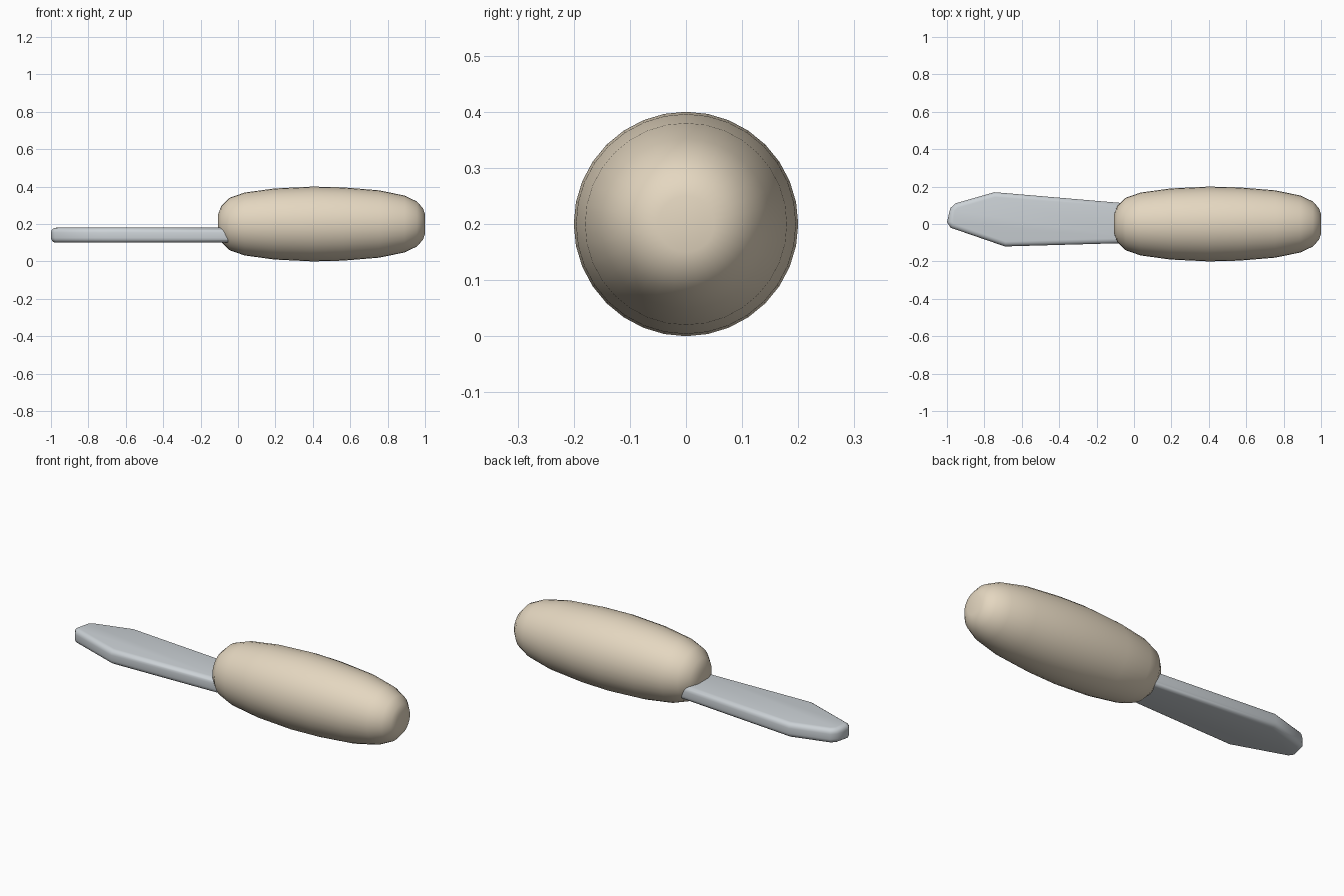
import bpy, bmesh, math

if "Cube" in bpy.data.objects:
    bpy.data.objects.remove(bpy.data.objects["Cube"])


def finish(name, bm, colour, angle):
    bmesh.ops.recalc_face_normals(bm, faces=bm.faces)
    mesh = bpy.data.meshes.new(name)
    bm.to_mesh(mesh)
    bm.free()
    obj = bpy.data.objects.new(name, mesh)
    bpy.context.collection.objects.link(obj)
    mat = bpy.data.materials.new(name + "_colour")
    mat.diffuse_color = colour
    mat.use_nodes = True
    mat.node_tree.nodes["Principled BSDF"].inputs["Base Color"].default_value = mat.diffuse_color
    mesh.materials.append(mat)
    bpy.ops.object.select_all(action='DESELECT')
    obj.select_set(True)
    bpy.context.view_layer.objects.active = obj
    bpy.ops.object.shade_smooth_by_angle(angle=math.radians(angle))
    return obj


# Handle: profile (x, radius) turned around the long axis
profile = [(-0.107, 0.05), (-0.09, 0.095), (-0.045, 0.14), (0.035, 0.168),
           (0.195, 0.19), (0.40, 0.20), (0.56, 0.196), (0.755, 0.18),
           (0.89, 0.152), (0.957, 0.12), (0.99, 0.083), (1.0, 0.05)]
SIDES = 32
bm = bmesh.new()
rings = []
for x, r in profile:
    angles = [2 * math.pi * i / SIDES for i in range(SIDES)]
    rings.append([bm.verts.new((x, r * math.cos(a), 0.2 + r * math.sin(a))) for a in angles])
for a, b in zip(rings, rings[1:]):
    for i in range(SIDES):
        j = (i + 1) % SIDES
        bm.faces.new((a[i], a[j], b[j], b[i]))
bm.faces.new(rings[0])
bm.faces.new(rings[-1])
finish("handle", bm, (0.78, 0.68, 0.53, 1), 60)

# Blade: flat outline, extruded and rounded along its rims
outline = [(0.02, 0.105), (-0.745, 0.17), (-0.955, 0.11), (-0.982, 0.085),
           (-1.0, 0.01), (-0.98, -0.02), (-0.69, -0.12), (0.02, -0.10)]
bm = bmesh.new()
base = bm.faces.new([bm.verts.new((x, y, 0.10)) for x, y in outline])
ext = bmesh.ops.extrude_face_region(bm, geom=[base])
top = [g for g in ext["geom"] if isinstance(g, bmesh.types.BMVert)]
bmesh.ops.translate(bm, verts=top, vec=(0, 0, 0.08))
rims = [e for e in bm.edges if abs(e.verts[0].co.z - e.verts[1].co.z) < 1e-5]
bmesh.ops.bevel(bm, geom=rims, offset=0.026, segments=4, profile=0.5, affect='EDGES')
finish("blade", bm, (0.60, 0.64, 0.67, 1), 50)
